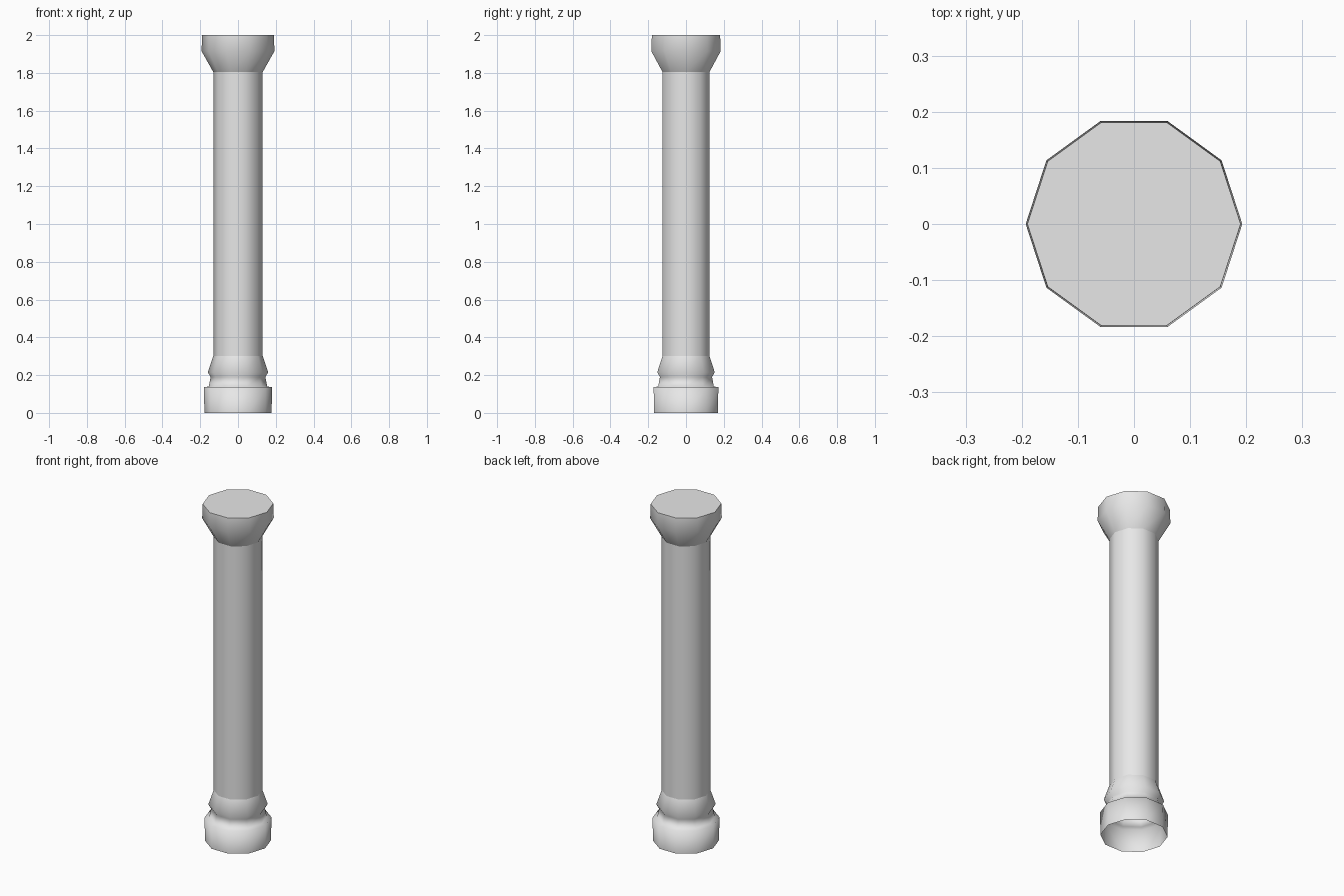
import bpy, bmesh
from math import cos, sin, pi

if "Cube" in bpy.data.objects:
    bpy.data.objects.remove(bpy.data.objects["Cube"])

SIDES = 10

stone = bpy.data.materials.new("grey stone")
stone.use_nodes = True
colour = (0.8, 0.8, 0.8, 1)
stone.diffuse_color = colour
stone.node_tree.nodes["Principled BSDF"].inputs["Base Color"].default_value = colour


def lathe(name, profile, cap_top=False):
    """Ten-sided turned part from (radius, height) points, bottom to top."""
    bm = bmesh.new()
    rings = [[bm.verts.new((r * cos(2 * pi * i / SIDES), r * sin(2 * pi * i / SIDES), z))
              for i in range(SIDES)] for r, z in profile]
    for low, high in zip(rings, rings[1:]):
        for i in range(SIDES):
            j = (i + 1) % SIDES
            bm.faces.new((low[i], low[j], high[j], high[i])).smooth = True
    if cap_top:
        cap = bm.faces.new(rings[-1])
        for edge in cap.edges:
            edge.smooth = False
    mesh = bpy.data.meshes.new(name)
    bm.to_mesh(mesh)
    bm.free()
    mesh.materials.append(stone)
    obj = bpy.data.objects.new(name, mesh)
    bpy.context.collection.objects.link(obj)
    return obj


# Hollow foot with a ledge, a narrow neck and a flared ring
lathe("base", [(0.178, 0), (0.18, 0.136), (0.155, 0.14), (0.145, 0.19),
               (0.16, 0.215), (0.131, 0.3)])

# Straight shaft
lathe("shaft", [(0.131, 0.3), (0.131, 1.805)])

# Flared head with a flat top
lathe("capital", [(0.131, 1.805), (0.193, 1.915), (0.19, 2)], cap_top=True)
